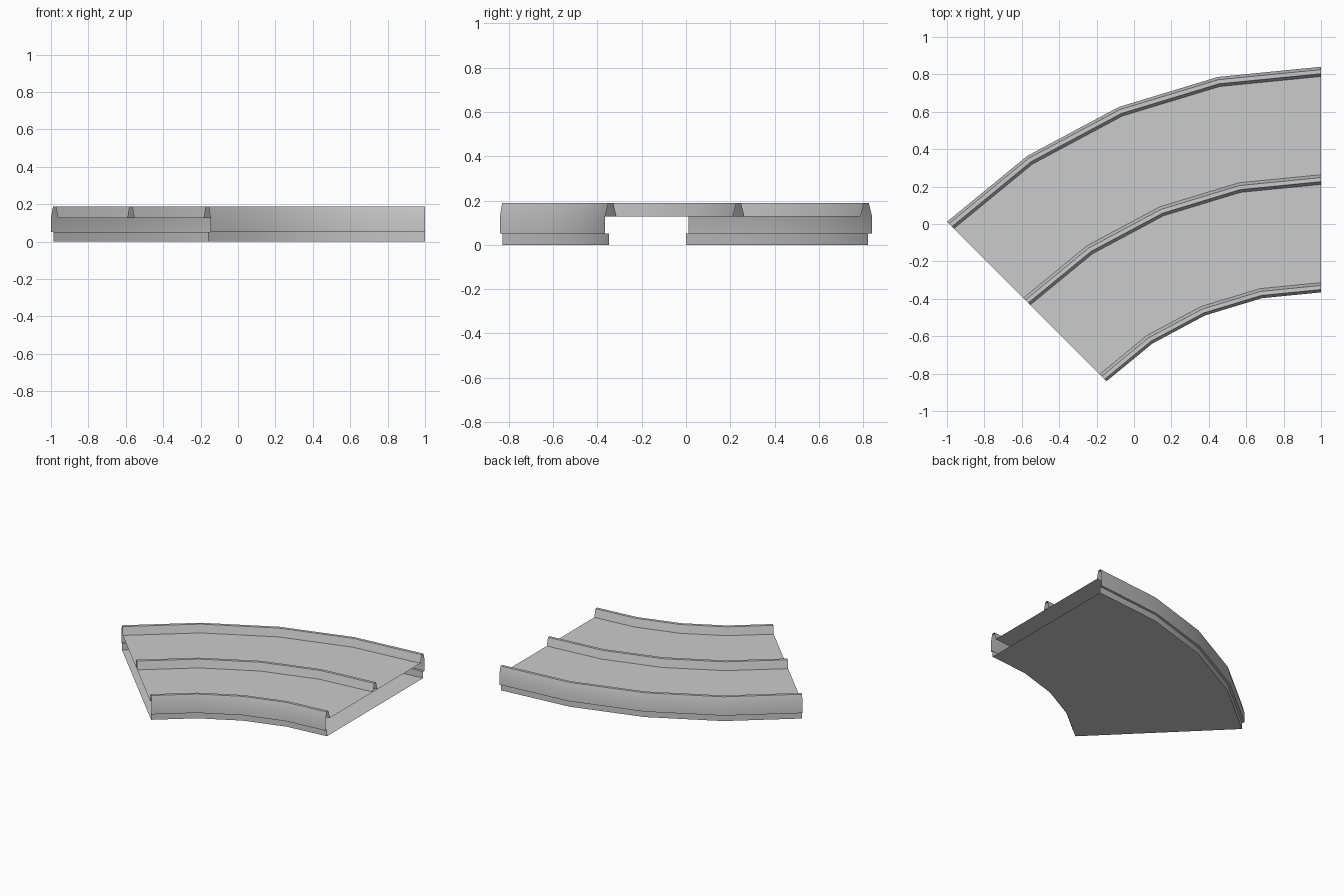
import bpy, bmesh
from math import radians, sin, cos

if "Cube" in bpy.data.objects:
    bpy.data.objects.remove(bpy.data.objects["Cube"])

R_OUT, R_IN = 2.828, 1.622          # outer and inner track radii
CX, CY = 1.0, -1.9875               # centre of the bend
STEPS, ANGLE = 4, 45.0
DECK, TOP, LIP, INSET = 0.127, 0.188, 0.05, 0.018
HALF, HALF_TOP = 0.026, 0.011       # rail half widths at foot and crest


def rail(r):
    """Rail section listed from the outside of the bend inwards."""
    return [(r + HALF, DECK), (r + HALF_TOP, TOP),
            (r - HALF_TOP, TOP), (r - HALF, DECK)]


def sweep(name, profile, closed):
    """Sweep a (radius, z) profile round the bend, leaving the ends open."""
    bm = bmesh.new()
    rings = []
    for i in range(STEPS + 1):
        a = radians(ANGLE * i / STEPS)
        rings.append([bm.verts.new((CX - r * sin(a), CY + r * cos(a), z))
                      for r, z in profile])
    n = len(profile)
    for a, b in zip(rings, rings[1:]):
        for j in range(n if closed else n - 1):
            k = (j + 1) % n
            bm.faces.new((a[j], a[k], b[k], b[j]))
    # make the outward side the front: crest and deck faces point up
    bm.normal_update()
    highest = max((f for f in bm.faces if abs(f.normal.z) > 0.9),
                  key=lambda f: f.calc_center_median().z)
    if highest.normal.z < 0:
        bmesh.ops.reverse_faces(bm, faces=bm.faces[:])
    mesh = bpy.data.meshes.new(name)
    bm.to_mesh(mesh)
    bm.free()
    ob = bpy.data.objects.new(name, mesh)
    bpy.context.collection.objects.link(ob)
    bpy.context.view_layer.objects.active = ob
    ob.select_set(True)
    bpy.ops.object.shade_smooth_by_angle(angle=radians(30))
    ob.select_set(False)
    return ob


# Hollow track body: outer wall and rail, deck, inner rail and wall, underside
body = ([(R_OUT - INSET, 0), (R_OUT - INSET, LIP), (R_OUT, LIP)]
        + rail(R_OUT - HALF) + rail(R_IN + HALF)
        + [(R_IN, LIP), (R_IN + INSET, LIP), (R_IN + INSET, 0)])
sweep("track_body", body, True)

# Middle rail dividing the two lanes
sweep("centre_rail", rail((R_OUT + R_IN) / 2), False)
